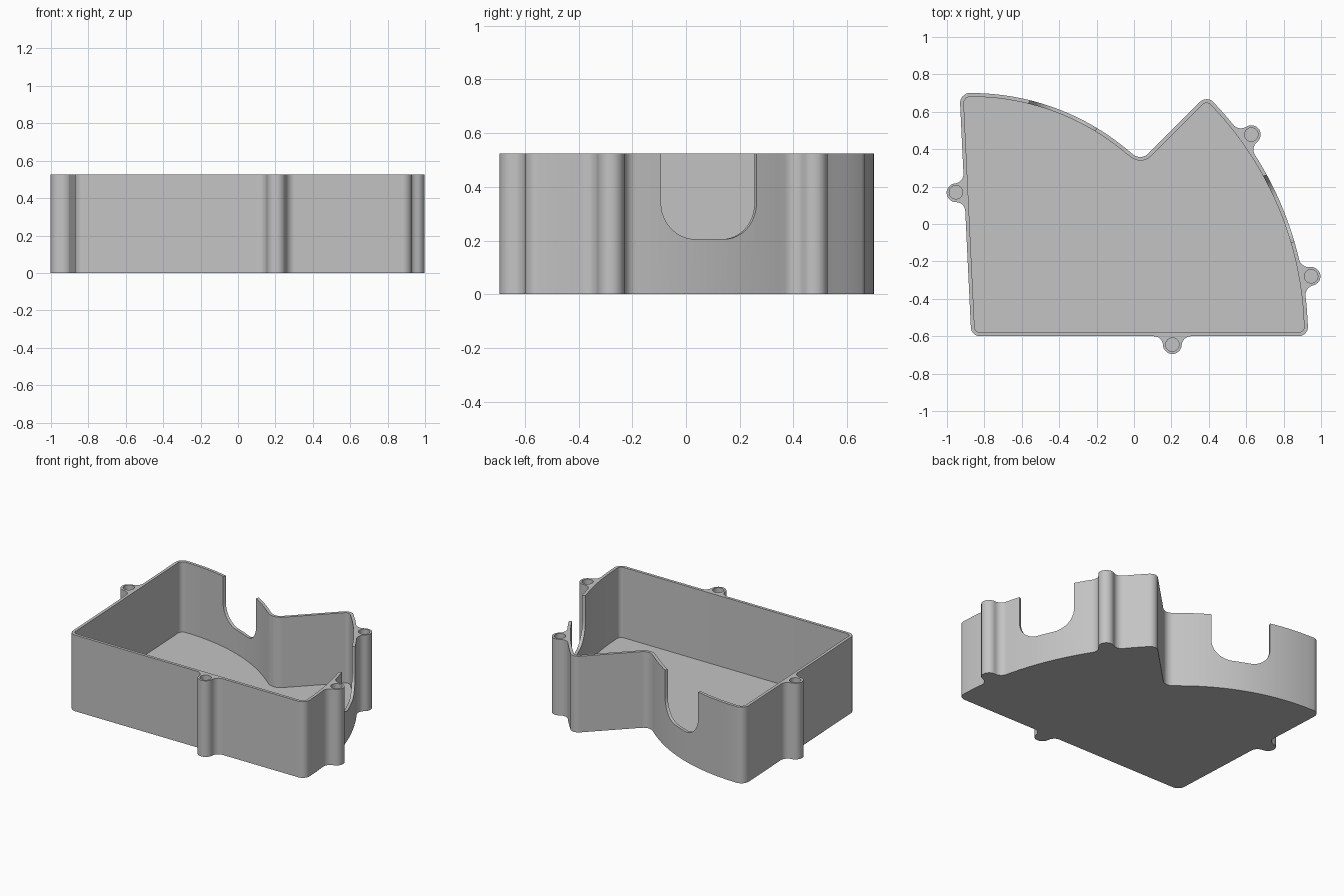
import bpy, bmesh
from math import sin, cos, tan, radians, sqrt, pi, asin
from mathutils import Vector, Matrix

if "Cube" in bpy.data.objects:
    bpy.data.objects.remove(bpy.data.objects["Cube"])

HEIGHT, FLOOR, WALL = 0.525, 0.04, 0.02
CENTRE = Vector((-0.87, -0.6, 0))       # hub of both curved walls
R_SMALL, R_BIG = 1.3, 1.8               # radii of the two curved walls
LEAN = 0.048                            # slant of the left wall
BOSS_R, BOSS_OUT, FLARE, HOLE_R = 0.05, 0.045, 0.05, 0.036

grey = bpy.data.materials.new("plain grey")
grey.use_nodes = True
colour = (0.55, 0.55, 0.55, 1)
grey.diffuse_color = colour
grey.node_tree.nodes["Principled BSDF"].inputs["Base Color"].default_value = colour


def polar(r, a):
    return Vector((r * cos(a), r * sin(a)))


def boss_profile(foot, along, radius):
    """Screw boss with a concave flare on each side, in travel order."""
    out = Vector((along.y, -along.x))
    reach = sqrt((BOSS_R + FLARE) ** 2 - (FLARE - BOSS_OUT) ** 2)
    tilt = asin((FLARE - BOSS_OUT) / (BOSS_R + FLARE))
    n, uv = 8, []
    for i in range(n + 1):              # flare leaving the wall
        a = -pi / 2 + (pi / 2 - tilt) * i / n
        uv.append((-reach + FLARE * cos(a), FLARE + FLARE * sin(a)))
    for i in range(1, 2 * n):           # round end
        a = pi - tilt - (pi - 2 * tilt) * i / (2 * n)
        uv.append((BOSS_R * cos(a), BOSS_OUT + BOSS_R * sin(a)))
    uv += [(-u, v) for u, v in reversed(uv[:n + 1])]
    drop = lambda u: sqrt(radius ** 2 - u * u) - radius if radius else 0
    return [foot + along * u + out * (v + drop(u)) for u, v in uv]


def outline(w, bosses):
    """Case outline moved inwards by w, anticlockwise around the hub."""
    r1, r2 = R_SMALL - w, R_BIG - w
    k = 0.03 - w * sqrt(2)
    diagonal = lambda r: (sqrt(2 * r * r - k * k) - k) / 2
    dx2, dx1, lx = diagonal(r2), diagonal(r1), w - LEAN * r1
    corners = [Vector(p) for p in (
        (w - LEAN * w, w), (sqrt(r2 * r2 - w * w), w), (dx2, dx2 + k),
        (dx1, dx1 + k), (lx, sqrt(r1 * r1 - lx * lx)))]
    edge_radius = [0, r2, 0, r1, 0]
    rounds = [0.05 - w, 0.05 - w, 0.05 - w, 0.06 + w, 0.055 - w]

    def heading(edge, p):
        if edge_radius[edge]:
            return Vector((-p.y, p.x)).normalized()
        return (corners[(edge + 1) % 5] - corners[edge]).normalized()

    pts = []
    for i, p in enumerate(corners):
        # rounded corner
        d0, d1 = heading(i - 1, p), heading(i, p)
        turn = -d0.angle_signed(d1)
        start = p - d0 * rounds[i] * tan(abs(turn) / 2)
        side = 1 if turn > 0 else -1
        mid = start + Vector((-d0.y, d0.x)) * side * rounds[i]
        for j in range(9):
            pts.append(mid + Matrix.Rotation(turn * j / 8, 2) @ (start - mid))
        # wall with its bosses
        q, r = corners[(i + 1) % 5], edge_radius[i]
        stops = []
        if r:
            a0 = Vector((1, 0)).angle_signed(p) * -1
            a1 = Vector((1, 0)).angle_signed(q) * -1
            stops = [(a, [polar(r, a)]) for a in
                     (a0 + (a1 - a0) * j / 40 for j in range(41))]
            stops = [s for s in stops
                     if min((s[1][0] - p).length, (s[1][0] - q).length) > 0.085]
        for edge, where in bosses:
            if edge != i:
                continue
            foot = polar(r, where) if r else p + d1 * where
            stops = [s for s in stops if (s[1][0] - foot).length > 0.115]
            stops.append((where, boss_profile(foot, heading(i, foot), r)))
        for _, group in sorted(stops, key=lambda s: s[0]):
            pts += group
    return pts


def prism(name, pts, z0, z1):
    bm = bmesh.new()
    base = bm.faces.new([bm.verts.new((p.x, p.y, z0)) for p in pts])
    top = bmesh.ops.extrude_face_region(bm, geom=[base])["geom"]
    bmesh.ops.translate(bm, vec=(0, 0, z1 - z0),
                        verts=[v for v in top if isinstance(v, bmesh.types.BMVert)])
    bmesh.ops.recalc_face_normals(bm, faces=bm.faces)
    mesh = bpy.data.meshes.new(name)
    bm.to_mesh(mesh)
    bm.free()
    mesh.materials.append(grey)
    ob = bpy.data.objects.new(name, mesh)
    bpy.context.collection.objects.link(ob)
    ob.location = CENTRE
    return ob


# Solid case with four bosses: (wall index, position along the wall)
bosses = [(0, 1.075), (1, radians(10)), (1, radians(35.75)), (4, R_SMALL - 0.77)]
case = prism("open_case", outline(0, bosses), 0, HEIGHT)
cutters = [prism("cavity_cutter", outline(WALL, []), FLOOR, HEIGHT + 0.1)]

# Blind screw holes
hole_spots = [Vector((1.075, -BOSS_OUT)), Vector((-LEAN * 0.77 - BOSS_OUT, 0.77)),
              polar(R_BIG + BOSS_OUT, bosses[1][1]), polar(R_BIG + BOSS_OUT, bosses[2][1])]
for spot in hole_spots:
    ring = [spot + polar(HOLE_R, 2 * pi * j / 32) for j in range(32)]
    cutters.append(prism("hole_cutter", ring, FLOOR, HEIGHT + 0.1))

# U-shaped openings in the curved walls
half, sill, bend = 0.1925, 0.205, 0.135
u_shape = [Vector((half, HEIGHT + 0.1)), Vector((-half, HEIGHT + 0.1))]
for sx, first in ((-1, pi), (1, 1.5 * pi)):
    for j in range(13):
        u_shape.append(Vector((sx * (half - bend), sill + bend))
                       + polar(bend, first + pi / 2 * j / 12))
for radius, angle in ((R_BIG, 22.5), (R_SMALL, 67.5)):
    cut = prism("opening_cutter", u_shape, radius - 0.15, radius + 0.1)
    a = radians(angle)
    out, across = Vector((cos(a), sin(a), 0)), Vector((-sin(a), cos(a), 0))
    frame = Matrix((across, (0, 0, 1), out)).transposed().to_4x4()
    cut.matrix_world = Matrix.Translation(CENTRE) @ frame
    cutters.append(cut)

# Cut everything, then drop the cutters
bpy.context.view_layer.objects.active = case
case.select_set(True)
for cut in cutters:
    cut.hide_render = True
    mod = case.modifiers.new("cut", "BOOLEAN")
    mod.operation, mod.solver, mod.object = "DIFFERENCE", "EXACT", cut
    bpy.ops.object.modifier_apply(modifier=mod.name)
for cut in cutters:
    bpy.data.objects.remove(cut)

bpy.ops.object.shade_smooth_by_angle(angle=radians(30))
